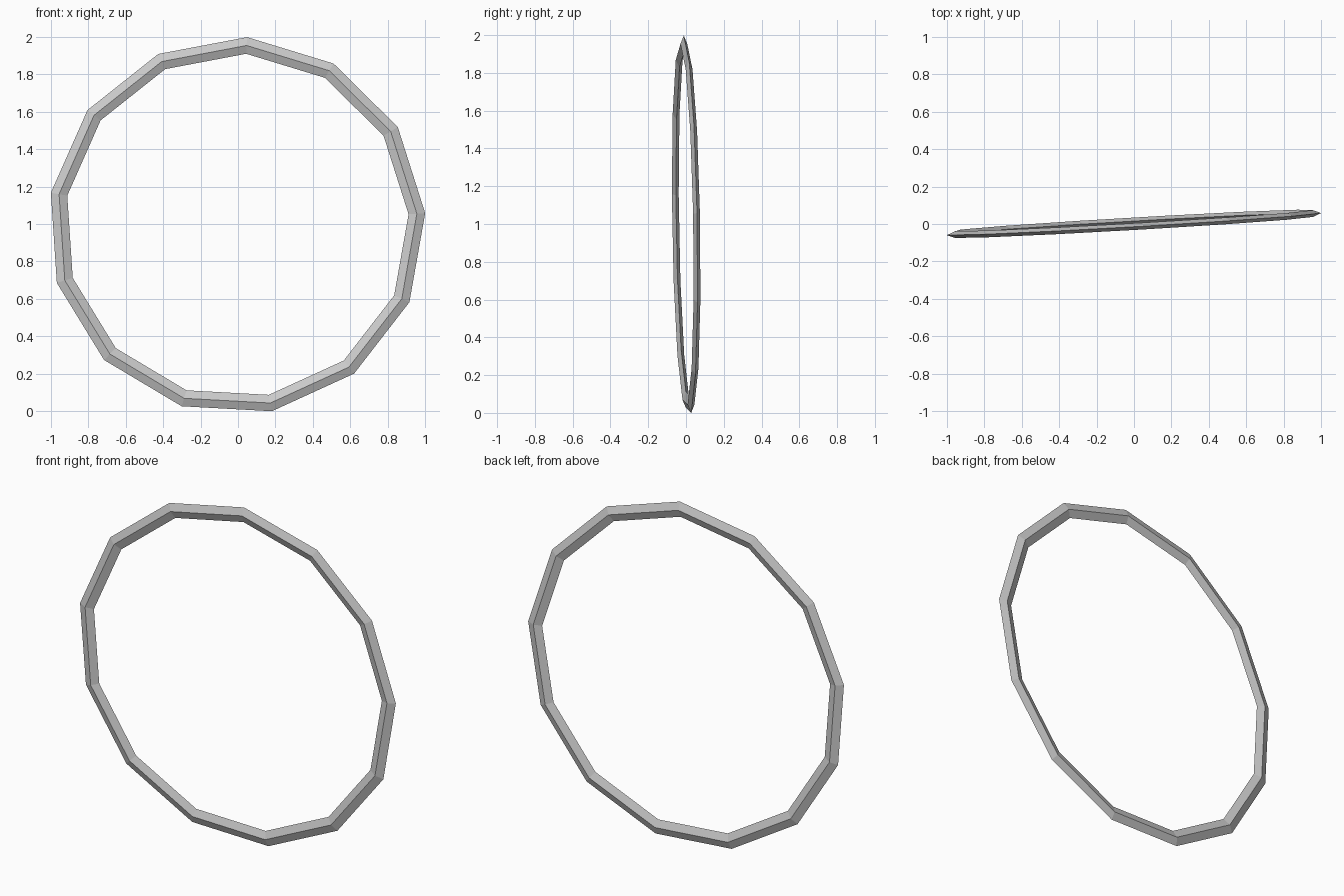
import bpy, bmesh
from math import sin, cos, radians, tau

if "Cube" in bpy.data.objects:
    bpy.data.objects.remove(bpy.data.objects["Cube"])

SEGMENTS = 13
RING_R, HALF_W, HALF_D = 0.964, 0.0445, 0.018
CX, CZ = -0.0065, 0.991
PHASE = radians(3.8)

# Diamond cross-section: (radius, depth)
profile = [(RING_R + HALF_W, 0), (RING_R, HALF_D), (RING_R - HALF_W, 0), (RING_R, -HALF_D)]

# Sweep the diamond around a slightly tilted circle
bm = bmesh.new()
rings = []
for i in range(SEGMENTS):
    a = PHASE + tau * i / SEGMENTS
    ring = []
    for r, d in profile:
        x, z = r * cos(a), r * sin(a)
        ring.append(bm.verts.new((x + CX, d + 0.058 * x - 0.016 * z + 0.001, z + CZ)))
    rings.append(ring)
for i in range(SEGMENTS):
    p, q = rings[i], rings[(i + 1) % SEGMENTS]
    for j in range(4):
        k = (j + 1) % 4
        bm.faces.new((p[j], p[k], q[k], q[j]))
bmesh.ops.recalc_face_normals(bm, faces=bm.faces)

mesh = bpy.data.meshes.new("ring")
bm.to_mesh(mesh)
bm.free()
bpy.context.collection.objects.link(bpy.data.objects.new("ring", mesh))
